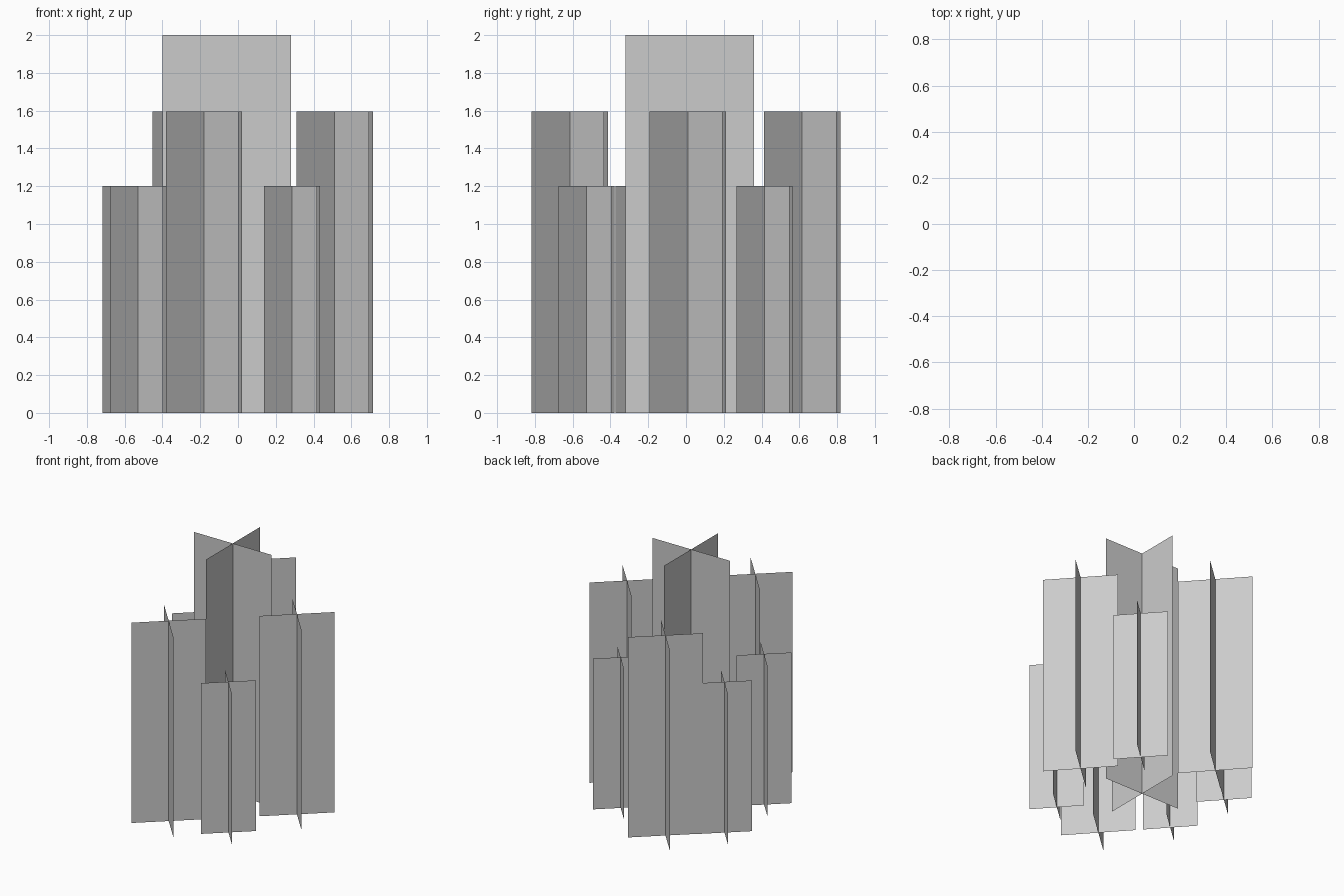
import bpy, math

if "Cube" in bpy.data.objects:
    bpy.data.objects.remove(bpy.data.objects["Cube"])

def crossed_cards(name, x, y, half, height, angle):
    """Two upright cards crossing at right angles."""
    verts, faces = [], []
    for k in range(2):
        a = math.radians(angle + 90 * k)
        dx, dy = half * math.cos(a), half * math.sin(a)
        n = len(verts)
        verts += [(-dx, -dy, 0), (dx, dy, 0), (dx, dy, height), (-dx, -dy, height)]
        faces.append((n, n + 1, n + 2, n + 3))
    mesh = bpy.data.meshes.new(name)
    mesh.from_pydata(verts, [], faces)
    obj = bpy.data.objects.new(name, mesh)
    obj.location = (x, y, 0)
    bpy.context.collection.objects.link(obj)

# Tall central plant
crossed_cards("central_plant", -0.06, 0.02, 0.34, 2.0, 0)

# Ring of medium plants
for i, (x, y) in enumerate([(-0.18, -0.615), (0.512, 0.01), (-0.25, 0.615)]):
    crossed_cards(f"medium_plant_{i + 1}", x, y, 0.272, 1.595, 42)

# Ring of short plants
for i, (x, y) in enumerate([(0.285, -0.527), (0.285, 0.415), (-0.57, 0.33), (-0.53, -0.225)]):
    crossed_cards(f"short_plant_{i + 1}", x, y, 0.2, 1.2, 42)
